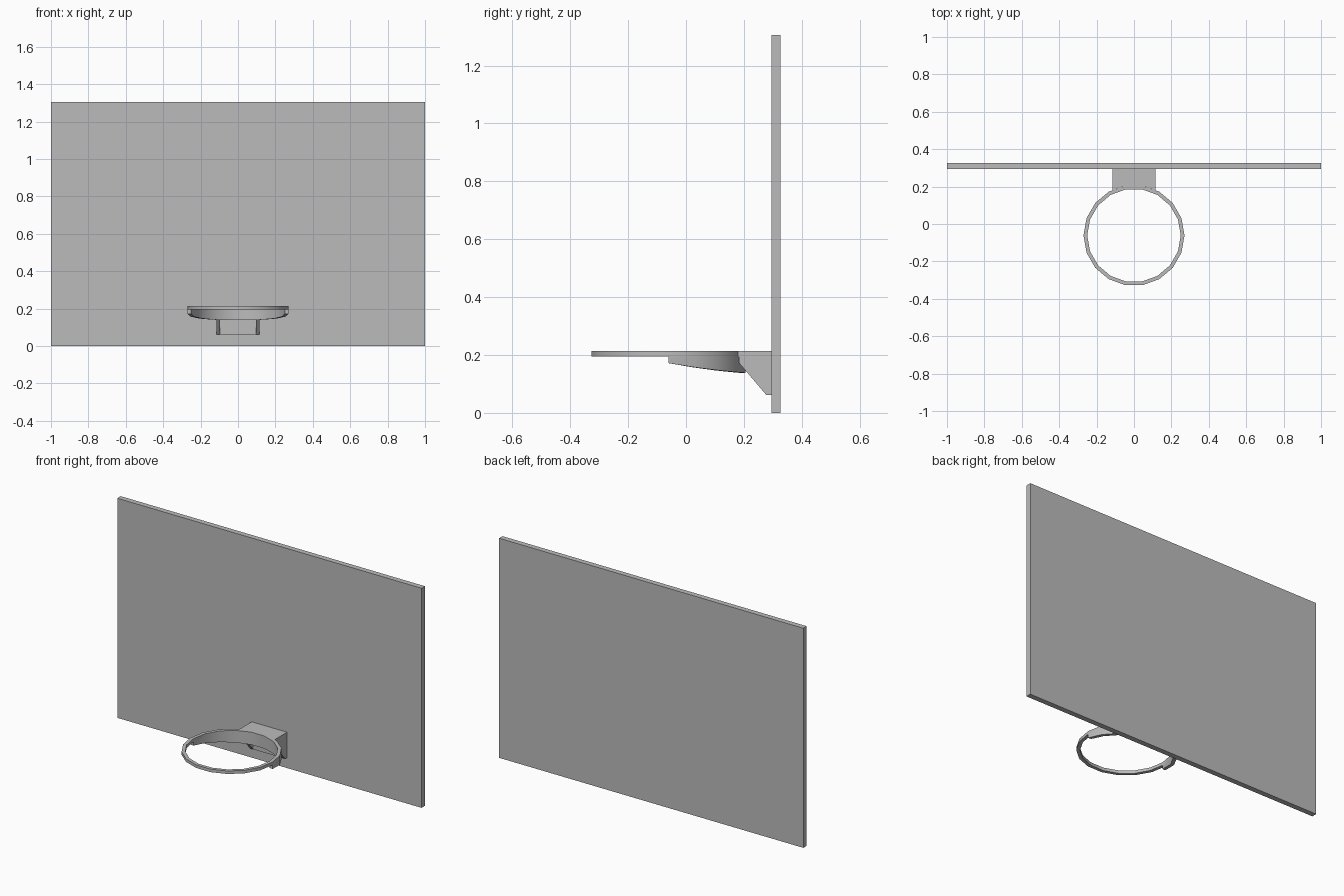
import bpy, bmesh, math
from mathutils import Vector

if "Cube" in bpy.data.objects:
    bpy.data.objects.remove(bpy.data.objects["Cube"])

gray = bpy.data.materials.new("plain gray")
gray.diffuse_color = (0.5, 0.5, 0.5, 1)
gray.use_nodes = True
gray.node_tree.nodes["Principled BSDF"].inputs["Base Color"].default_value = gray.diffuse_color

CY, R_OUT, R_IN, SIDES = -0.061, 0.27, 0.25, 18
TOP, RIM_BOTTOM = 0.213, 0.195


def finish(name, bm, smooth=False):
    bmesh.ops.recalc_face_normals(bm, faces=bm.faces)
    mesh = bpy.data.meshes.new(name)
    bm.to_mesh(mesh)
    bm.free()
    mesh.materials.append(gray)
    ob = bpy.data.objects.new(name, mesh)
    bpy.context.collection.objects.link(ob)
    if smooth:
        bpy.ops.object.select_all(action='DESELECT')
        ob.select_set(True)
        bpy.context.view_layer.objects.active = ob
        bpy.ops.object.shade_smooth_by_angle(angle=math.radians(30))
    return ob


def prism(name, points, offset):
    """Extrude a flat outline along offset."""
    bm = bmesh.new()
    face = bm.faces.new([bm.verts.new(p) for p in points])
    new = bmesh.ops.extrude_face_region(bm, geom=[face])["geom"]
    verts = [v for v in new if isinstance(v, bmesh.types.BMVert)]
    bmesh.ops.translate(bm, verts=verts, vec=Vector(offset))
    return finish(name, bm)


def box(name, x0, x1, y0, y1, z0, z1):
    return prism(name, [(x0, y0, z0), (x1, y0, z0), (x1, y1, z0), (x0, y1, z0)],
                 (0, 0, z1 - z0))


def band(name, steps, top, bottom, closed):
    """Sweep a rectangular section around the hoop centre."""
    bm = bmesh.new()
    rows = []
    for i in range(steps):
        a = i * math.tau / SIDES
        c, s = math.cos(a), math.sin(a)
        low = bottom(s)
        rows.append([bm.verts.new((r * c, CY + r * s, z)) for r, z in
                     ((R_OUT, top), (R_OUT, low), (R_IN, low), (R_IN, top))])
    for i in range(steps if closed else steps - 1):
        a, b = rows[i], rows[(i + 1) % steps]
        for k in range(4):
            m = (k + 1) % 4
            bm.faces.new((a[k], b[k], b[m], a[m]))
    if not closed:
        bm.faces.new(rows[0])
        bm.faces.new(rows[-1])
    return finish(name, bm, smooth=True)


# Backboard panel
box("backboard", -1, 1, 0.295, 0.327, 0, 1.305)

# Hoop, and the deeper skirt under its back half
band("hoop_rim", SIDES, TOP, lambda s: RIM_BOTTOM, True)
band("hoop_skirt", SIDES // 2 + 1, RIM_BOTTOM,
     lambda s: 0.172 - 0.048 * s + 0.014 * s * s, False)

# Bracket: top plate fitted to the rim, back plate and two side gussets
W = 0.116
prism("bracket_top",
      [(-W, 0.295, RIM_BOTTOM), (-W, 0.18, RIM_BOTTOM), (-0.047, 0.205, RIM_BOTTOM),
       (0.047, 0.205, RIM_BOTTOM), (W, 0.18, RIM_BOTTOM), (W, 0.295, RIM_BOTTOM)],
      (0, 0, TOP - RIM_BOTTOM))
box("bracket_back", -0.096, 0.096, 0.277, 0.295, 0.062, RIM_BOTTOM)
profile = [(0.295, RIM_BOTTOM), (0.182, RIM_BOTTOM), (0.184, 0.172),
           (0.277, 0.062), (0.295, 0.062)]
for side, sign in (("left", -1), ("right", 1)):
    prism("gusset_" + side, [(sign * W, y, z) for y, z in profile],
          (-sign * 0.02, 0, 0))
